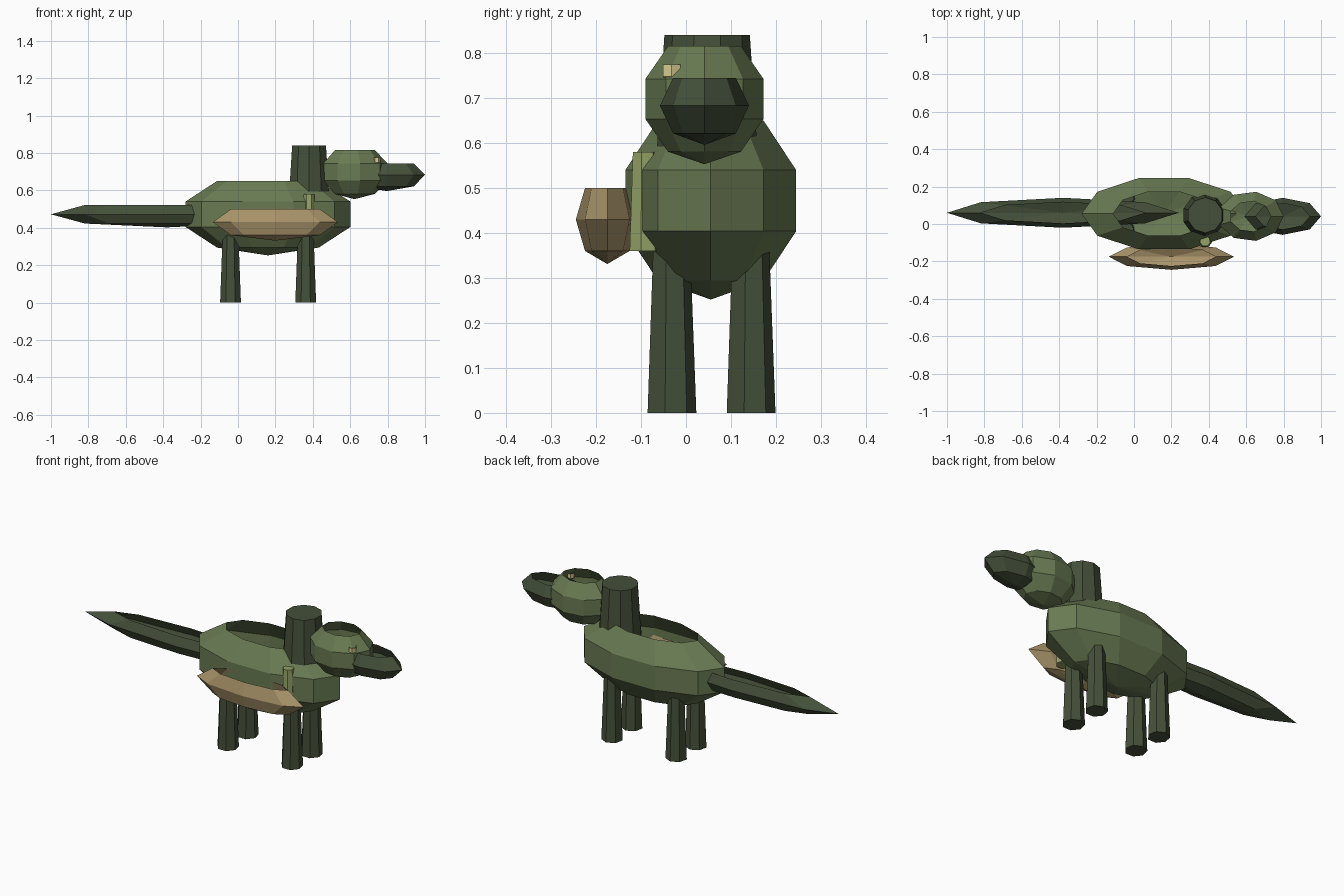
import bpy, bmesh
from math import sin, cos, pi

if "Cube" in bpy.data.objects:
    bpy.data.objects.remove(bpy.data.objects["Cube"])


def material(name, rgb):
    m = bpy.data.materials.new(name)
    m.diffuse_color = (*rgb, 1)
    m.use_nodes = True
    m.node_tree.nodes["Principled BSDF"].inputs["Base Color"].default_value = m.diffuse_color
    return m


GREEN = material("leaf_green", (0.14, 0.195, 0.085))
DARK = material("dark_green", (0.058, 0.08, 0.042))
TAN = material("tan", (0.40, 0.30, 0.145))
LIGHT = material("light_green", (0.30, 0.37, 0.14))
CREAM = material("cream", (0.68, 0.61, 0.28))


def finish(name, bm, mat):
    bmesh.ops.recalc_face_normals(bm, faces=bm.faces)
    mesh = bpy.data.meshes.new(name)
    bm.to_mesh(mesh)
    bm.free()
    mesh.materials.append(mat)
    obj = bpy.data.objects.new(name, mesh)
    bpy.context.collection.objects.link(obj)
    return obj


def bridge(bm, a, b):
    n = len(a)
    for i in range(n):
        j = (i + 1) % n
        bm.faces.new((a[i], a[j], b[j], b[i]))


def open_ellipsoid(name, centre, radii, segments, rings, mat):
    """Faceted ellipsoid whose top cap is left open."""
    bm = bmesh.new()
    (cx, cy, cz), (rx, ry, rz) = centre, radii
    loops = []
    for k in range(1, rings):
        t = pi * k / rings
        loops.append([bm.verts.new((cx + rx * sin(t) * cos(2 * pi * i / segments),
                                    cy + ry * sin(t) * sin(2 * pi * i / segments),
                                    cz + rz * cos(t))) for i in range(segments)])
    for upper, lower in zip(loops, loops[1:]):
        bridge(bm, upper, lower)
    pole = bm.verts.new((cx, cy, cz - rz))
    last = loops[-1]
    for i in range(segments):
        bm.faces.new((last[i], last[(i + 1) % segments], pole))
    return finish(name, bm, mat)


def tapered_post(name, x, y, z0, z1, r0, r1, sides, mat):
    """Capped cone section with one corner towards +y."""
    bm = bmesh.new()
    loops = [[bm.verts.new((x + r * sin(2 * pi * i / sides),
                            y + r * cos(2 * pi * i / sides), z)) for i in range(sides)]
             for z, r in ((z0, r0), (z1, r1))]
    bridge(bm, *loops)
    for loop in loops:
        bm.faces.new(loop)
    return finish(name, bm, mat)


# Body, tail, head and snout
open_ellipsoid("body", (0.16, 0.055, 0.472), (0.463, 0.21, 0.22), 10, 5, GREEN)
open_ellipsoid("tail", (-0.38, 0.06, 0.472), (0.62, 0.08, 0.07), 8, 4, DARK)
open_ellipsoid("head", (0.622, 0.041, 0.698), (0.187, 0.14, 0.145), 9, 5, GREEN)
open_ellipsoid("snout", (0.795, 0.041, 0.683), (0.205, 0.099, 0.087), 8, 4, DARK)

# Eye on the front side of the head
open_ellipsoid("eye", (0.742, -0.032, 0.761), (0.022, 0.026, 0.027), 6, 3, CREAM)

# Neck
tapered_post("neck", 0.38, 0.047, 0.46, 0.84, 0.12, 0.095, 10, DARK)

# Legs
for end, x in (("rear", -0.04), ("fore", 0.362)):
    for side, y in (("near", -0.034), ("far", 0.142)):
        tapered_post(f"{end}_leg_{side}", x, y, 0, 0.40, 0.057, 0.042, 7, DARK)

# Side pod and the short peg that holds it
open_ellipsoid("side_pod", (0.2, -0.175, 0.43), (0.335, 0.07, 0.099), 8, 4, TAN)
tapered_post("side_peg", 0.38, -0.092, 0.36, 0.58, 0.037, 0.029, 7, LIGHT)
